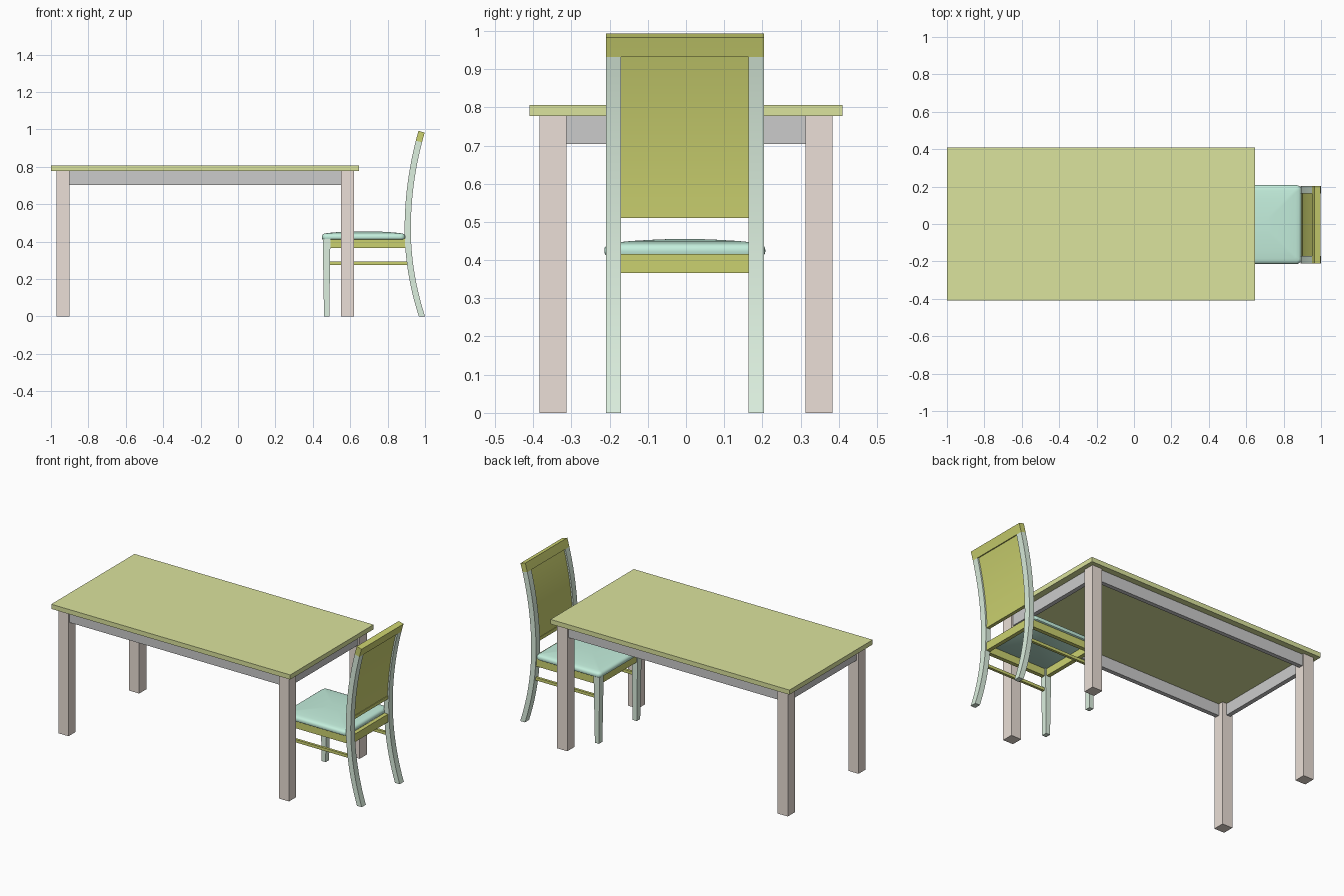
import bpy, bmesh, math

if "Cube" in bpy.data.objects:
    bpy.data.objects.remove(bpy.data.objects["Cube"])


def material(name, rgb):
    m = bpy.data.materials.new(name)
    m.diffuse_color = (*rgb, 1)
    m.use_nodes = True
    m.node_tree.nodes["Principled BSDF"].inputs["Base Color"].default_value = m.diffuse_color
    return m


TOP = material("top_green", (0.71, 0.77, 0.34))
LEG = material("leg_beige", (0.83, 0.74, 0.68))
OLIVE = material("olive", (0.60, 0.64, 0.16))
MINT = material("pale_mint", (0.72, 0.87, 0.74))
SEAT = material("seat_mint", (0.55, 0.86, 0.72))
YC = -0.003  # chair centre line


def finish(name, bm, mat=None, smooth=False):
    bmesh.ops.recalc_face_normals(bm, faces=bm.faces)
    me = bpy.data.meshes.new(name)
    bm.to_mesh(me)
    bm.free()
    ob = bpy.data.objects.new(name, me)
    bpy.context.collection.objects.link(ob)
    if mat:
        me.materials.append(mat)
    if smooth:
        bpy.ops.object.select_all(action='DESELECT')
        ob.select_set(True)
        bpy.context.view_layer.objects.active = ob
        bpy.ops.object.shade_smooth_by_angle(angle=math.radians(35))
    return ob


def loft(name, rings, mat=None, smooth=False):
    """Skin a list of equal-length closed rings and cap both ends."""
    bm = bmesh.new()
    vs = [[bm.verts.new(p) for p in r] for r in rings]
    n = len(vs[0])
    for a, b in zip(vs, vs[1:]):
        for i in range(n):
            j = (i + 1) % n
            bm.faces.new((a[i], a[j], b[j], b[i]))
    bm.faces.new(vs[0])
    bm.faces.new(vs[-1])
    return finish(name, bm, mat, smooth)


def rect(x0, x1, y0, y1, z):
    return [(x0, y0, z), (x1, y0, z), (x1, y1, z), (x0, y1, z)]


def box(name, x, y, z, mat=None):
    y = sorted(y)
    return loft(name, [rect(*x, *y, z[0]), rect(*x, *y, z[1])], mat)


def curved_strip(name, z0, z1, y0, y1, front, back, mat, steps=14):
    """Piece following the bent back line, from offset front to offset back."""
    rings = []
    for i in range(steps + 1):
        z = z0 + (z1 - z0) * i / steps
        k = 0.276 if z > 0.47 else 0.344
        x = 0.907 + k * (z - 0.47) ** 2
        slope = 2 * k * (z - 0.47) if z > 0.47 else 0
        rings.append([(x + d, y, z - d * slope)
                      for d, y in ((front, y0), (back, y0), (back, y1), (front, y1))])
    return loft(name, rings, mat, True)


def rounded_rect(x0, x1, y0, y1, r, z, seg=5):
    pts = []
    for cx, cy, a0 in ((x1 - r, y1 - r, 0), (x0 + r, y1 - r, 90),
                       (x0 + r, y0 + r, 180), (x1 - r, y0 + r, 270)):
        for i in range(seg + 1):
            a = math.radians(a0 + 90 * i / seg)
            pts.append((cx + r * math.cos(a), cy + r * math.sin(a), z))
    return pts


# Table
box("table_top", (-1, 0.647), (-0.41, 0.41), (0.777, 0.806), TOP)
for x0 in (-0.97, 0.55):
    for s in (-1, 1):
        box("table_leg", (x0, x0 + 0.07), (s * 0.313, s * 0.383), (0, 0.777), LEG)
for s in (-1, 1):
    box("table_long_apron", (-0.90, 0.55), (s * 0.345, s * 0.372), (0.704, 0.777))
for x0 in (-0.957, 0.58):
    box("table_end_apron", (x0, x0 + 0.027), (-0.313, 0.313), (0.704, 0.777))

# Chair legs, side rails and stretchers
for s in (-1, 1):
    yo, yi = YC + s * 0.207, YC + s * 0.167
    curved_strip("chair_back_post", 0, 0.936, min(yo, yi), max(yo, yi),
                 -0.016, 0.017, MINT, 24)
    yb = sorted((yo - s * 0.004, yi + s * 0.002))
    loft("chair_front_leg", [rect(0.46, 0.488, *yb, 0),
                             rect(0.453, 0.494, *sorted((yo, yi)), 0.415)], MINT)
    box("seat_side_rail", (0.492, 0.895), (YC + s * 0.175, YC + s * 0.200),
        (0.366, 0.416), OLIVE)
    box("side_stretcher", (0.488, 0.905), (YC + s * 0.179, YC + s * 0.195),
        (0.275, 0.293), OLIVE)

# Cross rails of the seat
for name, x0 in (("seat_front_rail", 0.461), ("seat_back_rail", 0.895)):
    box(name, (x0, x0 + 0.025), (YC - 0.167, YC + 0.167), (0.366, 0.416), OLIVE)

# Back panel, its lower rail and the top rail
curved_strip("back_panel", 0.525, 0.937, YC - 0.167, YC + 0.167, -0.007, 0.008, OLIVE)
curved_strip("back_lower_rail", 0.51, 0.53, YC - 0.167, YC + 0.167, -0.01, 0.012, OLIVE, 2)
curved_strip("back_top_rail", 0.936, 0.988, YC - 0.207, YC + 0.207, -0.016, 0.017, OLIVE, 4)

# Domed seat cushion
rings = []
for inset, z in ((0.008, 0.411), (0.002, 0.415), (0, 0.423), (0.001, 0.432), (0.006, 0.439),
                 (0.014, 0.443), (0.03, 0.446), (0.07, 0.450), (0.12, 0.453), (0.17, 0.455)):
    rings.append(rounded_rect(0.448 + inset, 0.895 - inset, YC - 0.211 + inset,
                              YC + 0.211 - inset, max(0.028 - inset, 0.01), z))
loft("seat_cushion", rings, SEAT, True)
